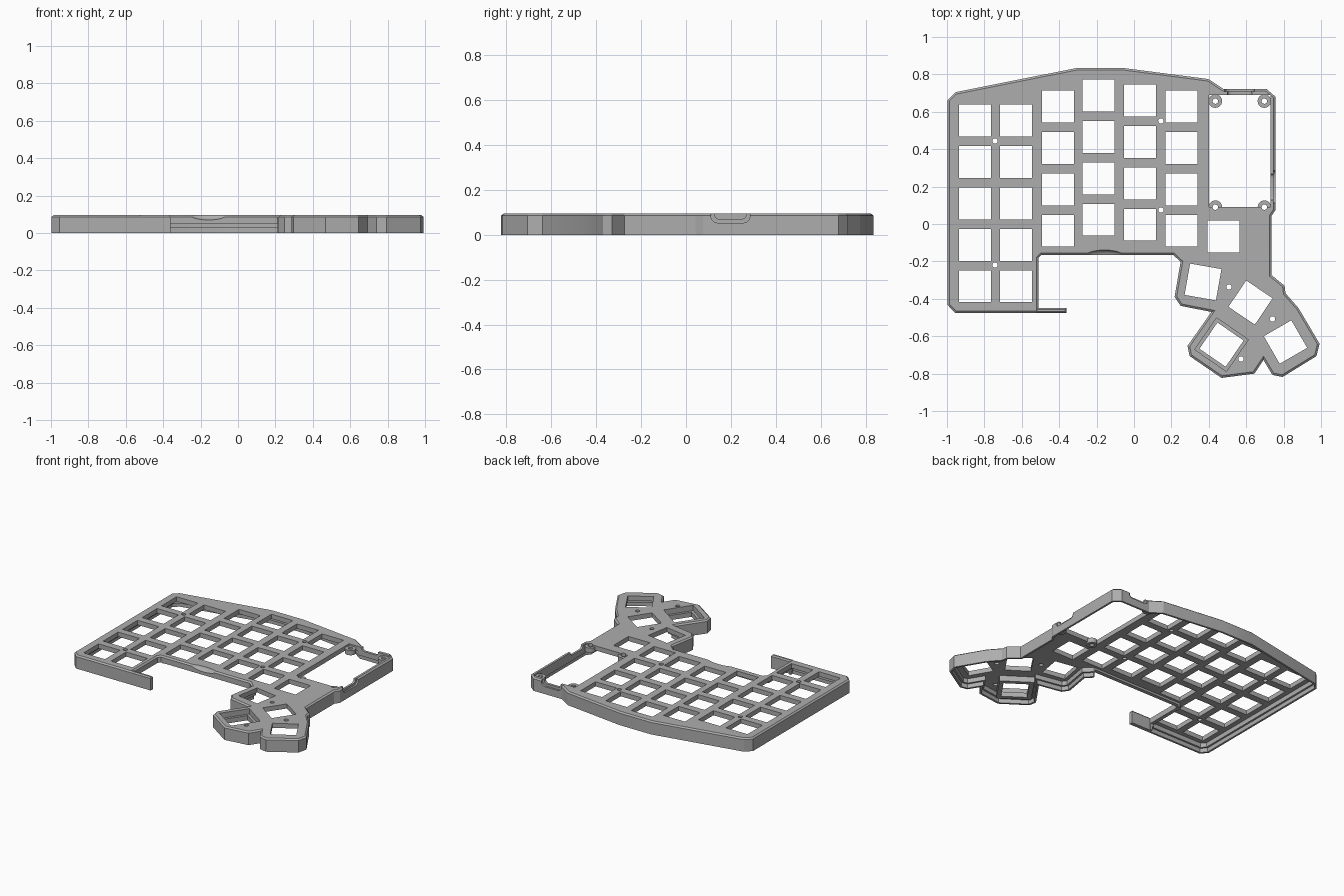
import bpy, bmesh, math
from mathutils import Vector, Matrix

if "Cube" in bpy.data.objects:
    bpy.data.objects.remove(bpy.data.objects["Cube"])

H = 0.095       # case height
PLATE = 0.062   # underside of the key plate

mat = bpy.data.materials.new("plain grey")
mat.diffuse_color = (0.42, 0.42, 0.42, 1)
mat.use_nodes = True
mat.node_tree.nodes["Principled BSDF"].inputs["Base Color"].default_value = mat.diffuse_color

# outer outline, clockwise from the top left corner
OUTLINE = [(-.997, .663), (-.955, .705), (-.307, .834), (-.056, .834), (.398, .775),
           (.478, .722), (.708, .722), (.757, .68), (.757, .075), (.735, .043),
           (.735, -.273), (.805, -.33), (.81, -.37), (.88, -.45), (.992, -.64),
           (.976, -.706), (.794, -.818), (.74, -.807), (.692, -.727), (.644, -.80),
           (.468, -.823), (.297, -.706), (.286, -.652), (.414, -.47), (.249, -.438),
           (.217, -.39), (.249, -.203), (.211, -.166), (-.495, -.166), (-.511, -.182),
           (-.511, -.476), (-.955, -.476), (-.997, -.433)]


def inset(pts, d):
    """Offset a clockwise polygon inward with mitred corners."""
    out = []
    for i, p in enumerate(pts):
        p = Vector(p)
        a = (p - Vector(pts[i - 1])).normalized()
        b = (Vector(pts[(i + 1) % len(pts)]) - p).normalized()
        na, nb = Vector((a.y, -a.x)), Vector((b.y, -b.x))
        out.append(p + (na + nb) * d / (1 + na.dot(nb)))
    return out


def finish(name, bm):
    bmesh.ops.recalc_face_normals(bm, faces=bm.faces)
    me = bpy.data.meshes.new(name)
    bm.to_mesh(me)
    bm.free()
    me.materials.append(mat)
    ob = bpy.data.objects.new(name, me)
    bpy.context.collection.objects.link(ob)
    return ob


def loft(name, pts, steps):
    """Stack inset copies of an outline: steps are (inset, z)."""
    bm = bmesh.new()
    rings = [[bm.verts.new((q[0], q[1], z)) for q in inset(pts, d)] for d, z in steps]
    n = len(pts)
    for r, s in zip(rings, rings[1:]):
        for i in range(n):
            bm.faces.new((r[i], r[(i + 1) % n], s[(i + 1) % n], s[i]))
    bm.faces.new(rings[0])
    bm.faces.new(rings[-1])
    return finish(name, bm)


def boxes(name, items):
    """items: (x, y, size_x, size_y, z0, z1, degrees)"""
    bm = bmesh.new()
    for x, y, sx, sy, z0, z1, deg in items:
        m = (Matrix.Translation((x, y, (z0 + z1) / 2)) @ Matrix.Rotation(math.radians(deg), 4, 'Z')
             @ Matrix.Diagonal((sx, sy, z1 - z0, 1)))
        bmesh.ops.create_cube(bm, size=1, matrix=m)
    return finish(name, bm)


def cones(name, spots, r0, r1, z0, z1):
    bm = bmesh.new()
    for x, y in spots:
        bmesh.ops.create_cone(bm, cap_ends=True, segments=24, radius1=r0, radius2=r1,
                              depth=z1 - z0, matrix=Matrix.Translation((x, y, (z0 + z1) / 2)))
    return finish(name, bm)


def port(name, half, z0, r, c, t0, t1, along_x):
    """U-shaped notch open at the top, cut through a wall."""
    prof = [(-half, .15)]
    for side, start in ((-1, 180), (1, 270)):
        for k in range(5):
            a = math.radians(start + k * 22.5)
            prof.append((side * (half - r) + r * math.cos(a), z0 + r + r * math.sin(a)))
    prof.append((half, .15))
    bm = bmesh.new()
    rings = [[bm.verts.new((t, c + u, z) if along_x else (c + u, t, z)) for u, z in prof]
             for t in (t0, t1)]
    n = len(prof)
    for i in range(n):
        bm.faces.new((rings[0][i], rings[0][(i + 1) % n], rings[1][(i + 1) % n], rings[1][i]))
    bm.faces.new(rings[0])
    bm.faces.new(rings[1])
    return finish(name, bm)


def combine(target, other, op):
    m = target.modifiers.new(other.name, 'BOOLEAN')
    m.operation, m.object, m.solver = op, other, 'EXACT'
    bpy.context.view_layer.objects.active = target
    bpy.ops.object.modifier_apply(modifier=m.name)
    bpy.data.objects.remove(other)


# shell: chamfered top edge, hollow stepped underside
case = loft("keyboard_case", OUTLINE, [(0, 0), (0, H - .009), (.011, H)])
combine(case, loft("cavity", OUTLINE, [(.014, -.02), (.014, .03), (.027, .03), (.027, PLATE)]),
        'DIFFERENCE')

# sunken thumb key housing
tx, ty, ta = .468, -.645, -34.5
combine(case, boxes("housing", [(tx, ty, .228, .228, .022, .08, ta)]), 'UNION')
combine(case, boxes("recess", [(tx, ty, .206, .206, .056, .2, ta)]), 'DIFFERENCE')

# key openings: columns of (x, top y, count), then the angled thumb keys
K = .17
columns = [(-.85, .553, 5), (-.631, .553, 5), (-.406, .628, 4), (-.19, .687, 4),
           (.032, .66, 4), (.254, .628, 4), (.479, -.067, 1)]
keys = [(x, y - .2215 * i, K, K, -.1, .2, 0) for x, y, n in columns for i in range(n)]
keys += [(x, y, K, K, -.1, .2, a) for x, y, a in
         ((.369, -.31, -10), (.623, -.42, -34), (.81, -.631, 30), (tx, ty, ta))]
combine(case, boxes("key_holes", keys), 'DIFFERENCE')

# controller bay with four screw tabs
combine(case, boxes("bay", [(.565, .39, .33, .6, -.1, .2, 0)]), 'DIFFERENCE')
tabs = [(x, y) for x in (.435, .697) for y in (.09, .657)]
combine(case, cones("tabs", tabs, .036, .036, .05, .084), 'UNION')

# screw holes with countersinks
screws = [(-.743, .444), (-.743, -.219), (.144, .551), (.144, .075),
          (.508, -.337), (.74, -.508), (.572, -.722)]
combine(case, cones("screw_holes", screws + tabs, .0145, .0145, -.1, .2), 'DIFFERENCE')

# connector ports in the right and back walls: shallow outer recess plus through notch
combine(case, port("right_recess", .087, .053, .03, .198, .745, .8, True), 'DIFFERENCE')
combine(case, port("right_notch", .07, .07, .02, .198, .715, .8, True), 'DIFFERENCE')
combine(case, port("back_recess", .08, .053, .03, .565, .708, .78, False), 'DIFFERENCE')
combine(case, port("back_notch", .065, .07, .02, .565, .68, .78, False), 'DIFFERENCE')

# open lower half of the walls around the front bay
combine(case, boxes("front_gap", [(-.14, -.17, .70, .07, -.1, .047, 0)]), 'DIFFERENCE')
combine(case, boxes("side_gap", [(-.515, -.29, .05, .30, -.1, .047, 0)]), 'DIFFERENCE')

# thumb scoop in the front edge
bm = bmesh.new()
bmesh.ops.create_uvsphere(bm, u_segments=32, v_segments=16, radius=1,
                          matrix=Matrix.Translation((-.158, -.172, .102))
                          @ Matrix.Diagonal((.105, .034, .033, 1)))
combine(case, finish("scoop", bm), 'DIFFERENCE')

# short arm wrapping the front bay
arm = loft("front_arm", [(-.525, -.449), (-.361, -.449), (-.361, -.476), (-.525, -.476)],
           [(0, 0), (0, H - .009), (.007, H)])

for ob in (case, arm):
    bpy.ops.object.select_all(action='DESELECT')
    ob.select_set(True)
    bpy.context.view_layer.objects.active = ob
    bpy.ops.object.shade_smooth_by_angle(angle=math.radians(25))
